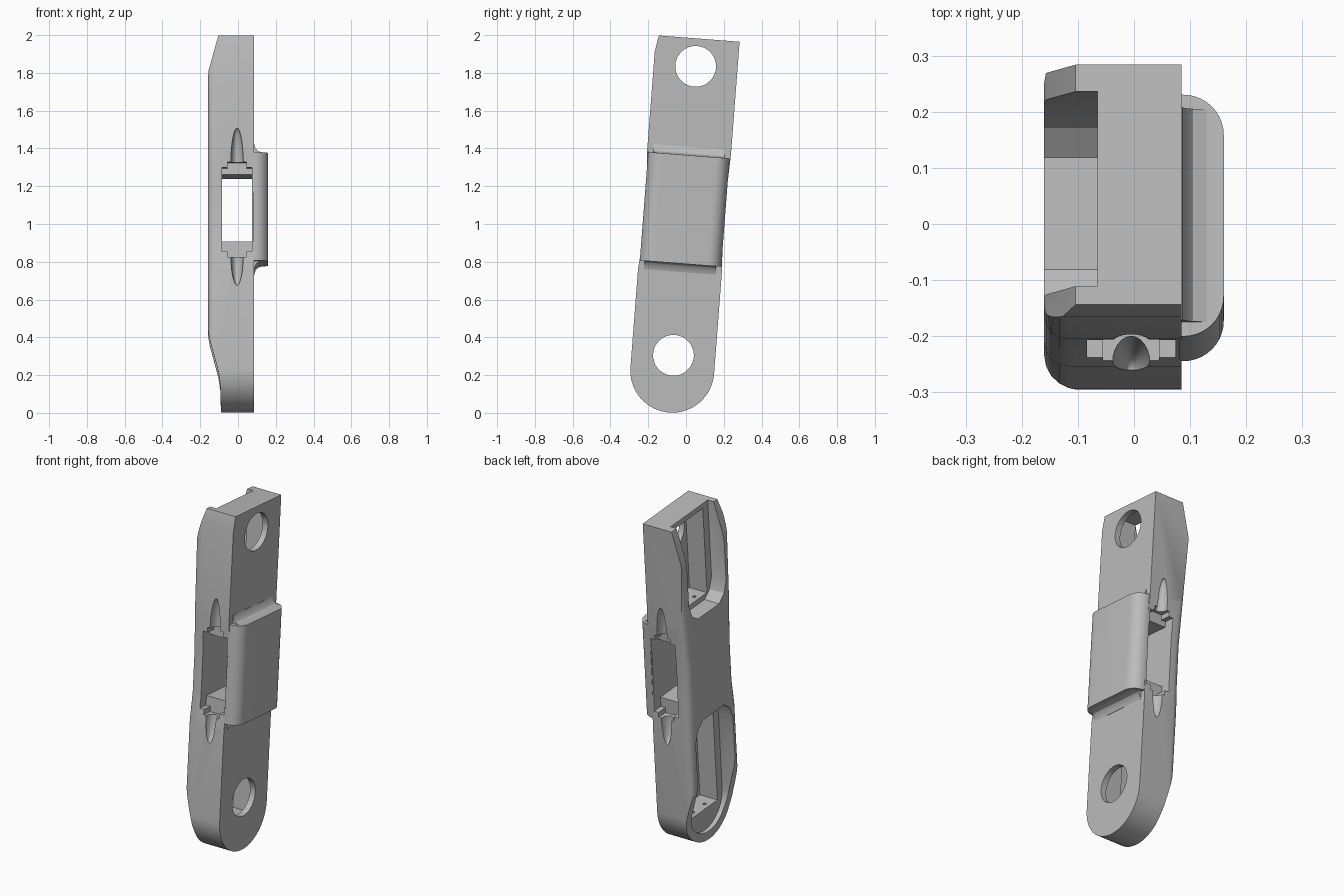
import bpy, bmesh, math
from mathutils import Matrix, Vector

if "Cube" in bpy.data.objects:
    bpy.data.objects.remove(bpy.data.objects["Cube"], do_unlink=True)

grey = bpy.data.materials.new("light_grey")
grey.use_nodes = True
colour = (0.5, 0.5, 0.5, 1)
grey.diffuse_color = colour
grey.node_tree.nodes["Principled BSDF"].inputs["Base Color"].default_value = colour

# The whole link leans back slightly
TILT = (Matrix.Translation((0, -0.013, 1.0)) @ Matrix.Rotation(math.radians(-4.4), 4, "X"))
PLACE = {
    "x": lambda a, b, d: (d, a, b),
    "y": lambda a, b, d: (a, d, b),
    "z": lambda a, b, d: (a, b, d),
}


def finish(name, bm):
    bmesh.ops.recalc_face_normals(bm, faces=bm.faces)
    mesh = bpy.data.meshes.new(name)
    bm.to_mesh(mesh)
    bm.free()
    mesh.materials.append(grey)
    obj = bpy.data.objects.new(name, mesh)
    bpy.context.collection.objects.link(obj)
    return obj


def prism(name, pts, axis, lo, hi, edge_rule=None, width=0.0):
    """Extrude a flat profile along an axis; optionally round chosen edges."""
    bm = bmesh.new()
    place = PLACE[axis]
    ends = [[bm.verts.new(place(a, b, d)) for a, b in pts] for d in (lo, hi)]
    n = len(pts)
    bm.faces.new(ends[0])
    bm.faces.new(ends[1])
    for i in range(n):
        j = (i + 1) % n
        bm.faces.new((ends[0][i], ends[0][j], ends[1][j], ends[1][i]))
    bmesh.ops.recalc_face_normals(bm, faces=bm.faces)
    if edge_rule:
        edges = [e for e in bm.edges if all(edge_rule(v.co) for v in e.verts)]
        bmesh.ops.bevel(bm, geom=edges, offset=width, segments=4, profile=0.5, affect="EDGES")
    return finish(name, bm)


def box(name, x, u, t):
    return prism(name, [(x[0], u[0]), (x[1], u[0]), (x[1], u[1]), (x[0], u[1])], "z", *t)


def ball(name, centre, size):
    bm = bmesh.new()
    m = Matrix.Translation(centre) @ Matrix.Diagonal(Vector(size)).to_4x4()
    bmesh.ops.create_uvsphere(bm, u_segments=24, v_segments=16, radius=1, matrix=m)
    return finish(name, bm)


def arc(cx, cy, r, a0, a1, n):
    angles = [math.radians(a0 + (a1 - a0) * i / n) for i in range(n + 1)]
    return [(cx + r * math.cos(a), cy + r * math.sin(a)) for a in angles]


def circle(cx, cy, r, n=40):
    return arc(cx, cy, r, 0, 360, n)[:-1]


def cut(target, cutter):
    mod = target.modifiers.new("cut", "BOOLEAN")
    mod.operation = "DIFFERENCE"
    mod.solver = "EXACT"
    mod.object = cutter
    bpy.context.view_layer.objects.active = target
    bpy.ops.object.modifier_apply(modifier=mod.name)
    bpy.data.objects.remove(cutter, do_unlink=True)


def smooth(obj):
    bpy.ops.object.select_all(action="DESELECT")
    obj.select_set(True)
    bpy.context.view_layer.objects.active = obj
    bpy.ops.object.shade_smooth_by_angle(angle=math.radians(30))
    obj.matrix_world = TILT


# Arm body: square top, slim waist, round foot
W = 0.222
END = -0.779
outline = arc(0, END, W, 180, 360, 32) + [
    (W, -0.25), (0.215, -0.1), (0.212, 0.15), (W, 0.38), (W, 0.985),
    (-0.207, 0.985), (-W, 0.9), (-W, 0.38), (-0.208, 0.15), (-0.207, -0.1), (-W, -0.25)]
body = prism("arm_body", outline, "x", -0.16, 0.085,
             lambda c: c.x < -0.15 and not c.z > 0.98, 0.043)

# Tapered ends of the open side
cut(body, prism("top_taper", [(-0.162, 0.74), (-0.155, 0.80), (-0.10, 1.0), (-0.3, 1.0), (-0.3, 0.74)],
                "y", -0.5, 0.5))
cut(body, prism("foot_taper", [(-0.162, -0.56), (-0.15, -0.63), (-0.125, -0.72), (-0.104, -0.80),
                               (-0.092, -0.88), (-0.09, -1.1), (-0.3, -1.1), (-0.3, -0.56)],
                "y", -0.5, 0.5))

# Shallow lid seats around the motor bays
R = 0.174
cut(body, prism("upper_seat", [(-R, 1.1), (-R, 0.52), (-0.15, 0.45), (-0.10, 0.41),
                               (0.10, 0.41), (0.15, 0.45), (R, 0.52), (R, 1.1)],
                "x", -0.4, -0.065))
cut(body, prism("lower_seat", arc(0, END, R, 180, 360, 32) +
                [(R, -0.32), (0.15, -0.25), (0.10, -0.21), (-0.10, -0.21), (-0.15, -0.25), (-R, -0.32)],
                "x", -0.4, -0.065))

# Deep motor bays with round shaft openings
for bay, hole in (((0.44, 0.955), 0.837), ((-0.83, -0.27), -0.697)):
    cut(body, box("motor_bay", (-0.3, 0.05), (-0.125, 0.125), bay))
    cut(body, prism("shaft_hole", circle(0, hole, 0.108), "x", -0.02, 0.3))
    # Screw holes in the bay floor
    for u in (-0.055, 0.055):
        cut(body, prism("screw_hole", circle(-0.03, u, 0.01, 12), "z", bay[0] - 0.03, bay[0] + 0.02))

# Slot through the waist, with recessed mouths and cable grooves on both faces
cut(body, box("waist_slot", (-0.084, 0.074), (-0.5, 0.5), (-0.106, 0.25)))
for side in (-1, 1):
    mouth = sorted((side * 0.155, side * 0.4))
    cut(body, box("slot_mouth", (-0.084, 0.074), mouth, (-0.162, 0.283)))
    for t, length in ((0.283, 0.21), (-0.162, 0.18)):
        cut(body, ball("cable_groove", (-0.005, side * 0.222, t), (0.034, 0.05, length)))
        cut(body, box("groove_neck", (-0.055, 0.045), mouth, (t - 0.03, t + 0.03)))
smooth(body)

# Raised pad with rounded long edges
P = 0.216
pad_section = ([(0.08, -P)] + arc(0.088, -P + 0.072, 0.072, -90, 0, 10) +
               arc(0.088, P - 0.072, 0.072, 0, 90, 10) + [(0.08, P)])
pad = prism("side_pad", pad_section, "z", -0.21, 0.365)
smooth(pad)

# Small coves blending the pad ends into the body
for name, t, d in (("upper_cove", 0.365, 1), ("lower_cove", -0.21, -1)):
    pts = [(0.08, t - d * 0.01), (0.13, t - d * 0.01), (0.13, t), (0.105, t + d * 0.008),
           (0.093, t + d * 0.022), (0.086, t + d * 0.045), (0.08, t + d * 0.045)]
    smooth(prism(name, pts, "y", -0.19, 0.19))
